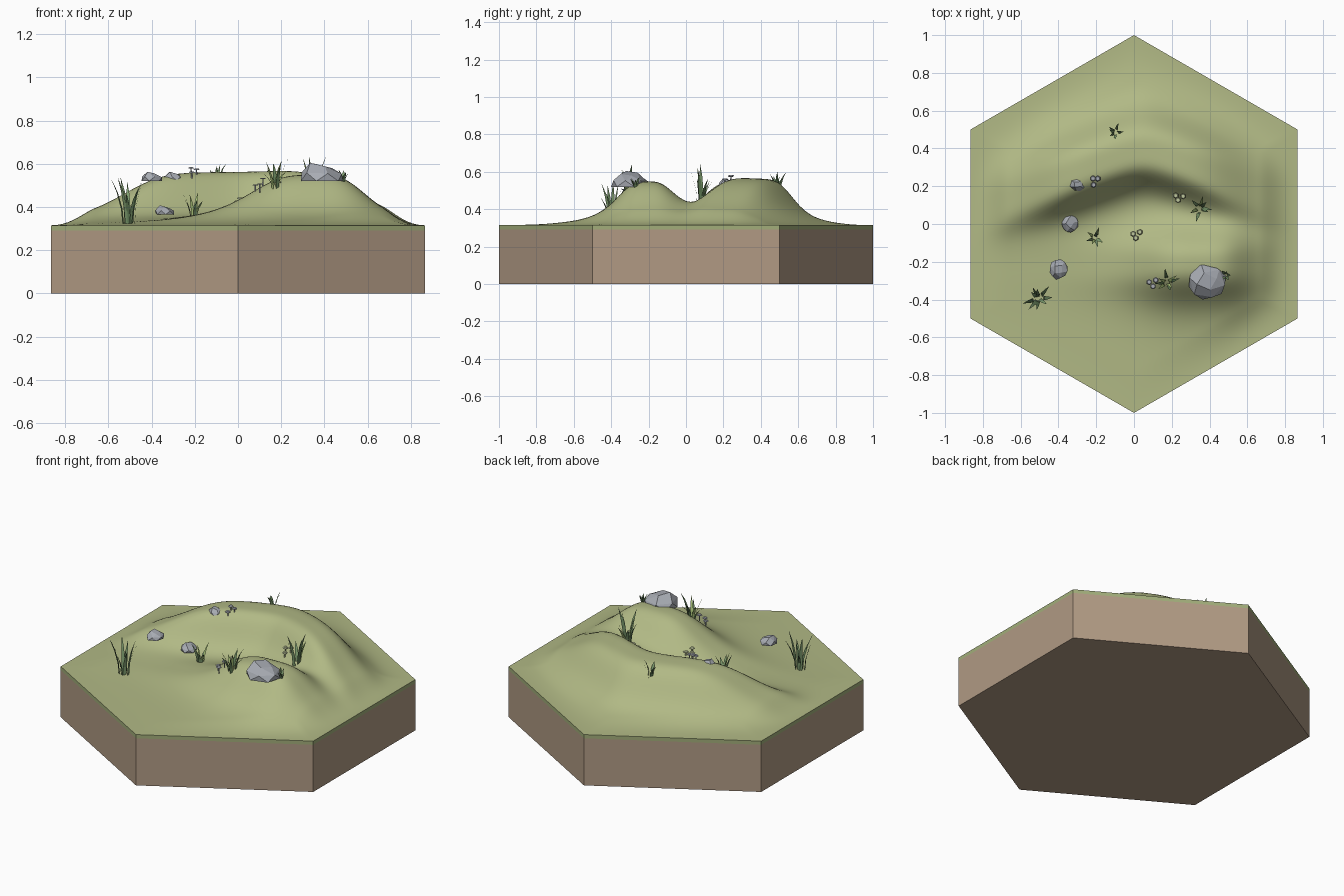
import bpy, bmesh, math, random
from mathutils import Vector

random.seed(7)
if "Cube" in bpy.data.objects:
    bpy.data.objects.remove(bpy.data.objects["Cube"], do_unlink=True)


def material(name, r, g, b):
    m = bpy.data.materials.new(name)
    m.use_nodes = True
    m.diffuse_color = (r, g, b, 1)
    m.node_tree.nodes["Principled BSDF"].inputs["Base Color"].default_value = (r, g, b, 1)
    return m


GRASS = material("meadow green", .44, .485, .235)
RIM = material("turf edge green", .36, .42, .195)
SOIL = material("soil brown", .437, .324, .23)
STONE = material("stone grey", .39, .41, .45)
DARK = material("dark blade green", .11, .19, .085)
MID = material("blade green", .21, .34, .16)
LIGHT = material("light blade green", .40, .55, .19)
CAP = material("pale cap green", .52, .57, .34)


def finish(name, bm, mats, smooth=False):
    bmesh.ops.recalc_face_normals(bm, faces=bm.faces)
    me = bpy.data.meshes.new(name)
    bm.to_mesh(me)
    bm.free()
    for m in mats:
        me.materials.append(m)
    me.polygons.foreach_set("use_smooth", [smooth] * len(me.polygons))
    ob = bpy.data.objects.new(name, me)
    bpy.context.collection.objects.link(ob)
    return ob


# Ground shape: a bent north ridge and a south ridge joined by a saddle
TOP = .315
APOTHEM = math.cos(math.pi / 6)


def bump(t, width, power):
    return 1 / (1 + (abs(t) / width) ** power)


def height(x, y):
    edge = APOTHEM - max(abs(x), abs(x / 2 + y * APOTHEM), abs(x / 2 - y * APOTHEM))
    f = min(max(edge / .2, 0), 1)
    fade = f * f * (3 - 2 * f)
    across = y - .42 + .4 * math.hypot(x - .05, .1)
    north = .243 * bump(across, .21 if across > 0 else .175, 4) * bump(x, .57, 5)
    along = bump(x - .33, .33, 3) if x < .33 else bump(x - .33, .29, 4)
    south = .23 * bump(y + .21, .19, 3) * along
    return TOP + fade * (north + south)


# Hexagonal soil block and thin turf edge
def hex_band(name, z0, z1, mat, bottom):
    bm = bmesh.new()
    rings = []
    for z in (z0, z1):
        rings.append([bm.verts.new((math.cos(a), math.sin(a), z))
                      for a in (math.radians(30 + 60 * i) for i in range(6))])
    lo, hi = rings
    for i in range(6):
        j = (i + 1) % 6
        bm.faces.new((lo[i], lo[j], hi[j], hi[i]))
    if bottom:
        bm.faces.new(lo[::-1])
    return finish(name, bm, [mat])


SEAM = .292
hex_band("soil_block", 0, SEAM, SOIL, True)
hex_band("turf_edge", SEAM, TOP, RIM, False)

# Rolling turf on a triangular lattice
N = 44
SPAN = range(-N, N + 1)
bm = bmesh.new()
grid = {}
for q in SPAN:
    for r in SPAN:
        if abs(q + r) <= N:
            x, y = q * APOTHEM / N, (q / 2 + r) / N
            grid[q, r] = bm.verts.new((x, y, height(x, y)))
for q in SPAN:
    for r in SPAN:
        for keys in (((q, r), (q + 1, r), (q, r + 1)),
                     ((q + 1, r), (q + 1, r + 1), (q, r + 1))):
            if all(k in grid for k in keys):
                bm.faces.new([grid[k] for k in keys])
turf = finish("rolling_turf", bm, [GRASS], True)
if turf.data.polygons[0].normal.z < 0:
    turf.data.flip_normals()


# Faceted stones: convex hulls of three jittered rings
def stone(name, x, y, z, sx, sy, h, turn):
    bm = bmesh.new()
    for level, radius, n in ((0, 1, 6), (.5, .95, 6), (1, .5, 4)):
        for i in range(n):
            a = turn + math.tau * (i + level) / n
            k = radius * random.uniform(.93, 1.07)
            dz = h * level * (1 - .18 * math.cos(a) * level)
            bm.verts.new((x + sx * k * math.cos(a), y + sy * k * math.sin(a), z + dz))
    hull = bmesh.ops.convex_hull(bm, input=bm.verts)
    loose = set(hull["geom_interior"]) | set(hull["geom_unused"])
    bmesh.ops.delete(bm, geom=[v for v in loose if isinstance(v, bmesh.types.BMVert)],
                     context="VERTS")
    bmesh.ops.dissolve_limit(bm, angle_limit=.12, verts=bm.verts, edges=bm.edges)
    finish(name, bm, [STONE])


stone("boulder", .387, -.305, .52, .107, .097, .072, .3)
stone("ridge_stone", -.3, .21, .522, .045, .037, .036, .9)
stone("valley_stone", -.34, .005, .365, .045, .052, .036, 1.7)
stone("west_stone", -.4, -.24, .52, .05, .053, .038, 2.4)


# Grass tufts: bent tapering blades leaning outward
def tuft(name, x, y, spread, tall, count, mats):
    bm = bmesh.new()
    for i in range(count):
        a = math.tau * i / count + random.uniform(-.5, .5)
        out = Vector((math.cos(a), math.sin(a), 0))
        turn = a + math.pi / 2 + random.uniform(-.5, .5)
        side = Vector((math.cos(turn), math.sin(turn), 0))
        foot = Vector((x, y, 0)) + out * spread * random.uniform(.1, .4)
        foot.z = height(foot.x, foot.y) - .008
        h = tall * random.uniform(.5, 1)
        lean = spread * random.uniform(.45, .85)
        w = .0065 + .018 * tall
        rows = []
        for t, k in ((0, .8), (.35, 1), (.7, .7)):
            c = foot + out * lean * t * t + Vector((0, 0, h * t))
            rows.append((bm.verts.new(c - side * w * k), bm.verts.new(c + side * w * k)))
        tip = bm.verts.new(foot + out * lean + Vector((0, 0, h)))
        faces = [bm.faces.new((p[0], p[1], q[1], q[0])) for p, q in zip(rows, rows[1:])]
        faces.append(bm.faces.new((rows[-1][0], rows[-1][1], tip)))
        for f in faces:
            f.material_index = i % len(mats)
    finish(name, bm, mats)


tuft("west_tuft", -.505, -.395, .075, .24, 9, [MID, DARK])
tuft("back_tuft", -.1, .485, .045, .11, 6, [DARK, MID])
tuft("saddle_tuft", .35, .085, .065, .23, 8, [MID, DARK, LIGHT])
tuft("valley_tuft", -.205, -.075, .05, .12, 8, [MID, LIGHT])
tuft("south_tuft", .175, -.31, .065, .14, 8, [DARK, LIGHT])
tuft("boulder_tuft", .485, -.27, .03, .07, 5, [DARK, MID])


# Clusters of tiny flat-topped mushrooms
def mushrooms(name, x, y, lift, mat):
    bm = bmesh.new()
    for i in range(3):
        a = math.tau * i / 3 + random.uniform(0, 1)
        px, py = x + .02 * math.cos(a), y + .02 * math.sin(a)
        z, h = height(px, py) + lift, random.uniform(.018, .03)
        for r0, r1, z0, z1 in ((.004, .003, -.006, h), (.016, .011, h, h + .006)):
            made = bmesh.ops.create_cone(bm, cap_ends=True, segments=6, radius1=r0,
                                         radius2=r1, depth=z1 - z0)
            bmesh.ops.translate(bm, verts=made["verts"], vec=(px, py, z + (z0 + z1) / 2))
    finish(name, bm, [mat])


mushrooms("south_mushrooms", .1, -.31, .02, STONE)
mushrooms("ridge_mushrooms", -.205, .225, 0, STONE)
mushrooms("slope_mushrooms", .24, .145, 0, CAP)
mushrooms("valley_mushrooms", .015, -.055, 0, CAP)
